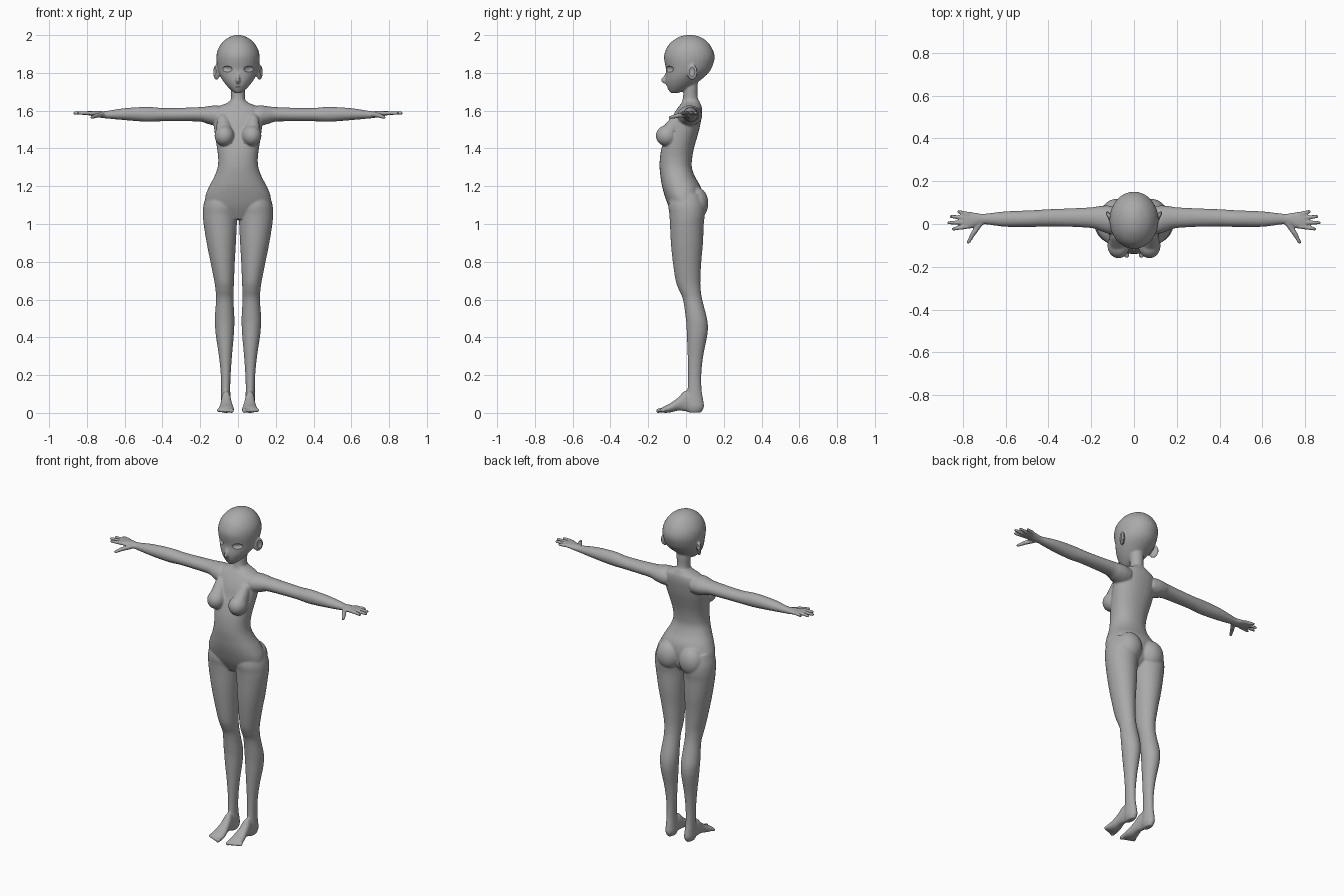
import bpy, bmesh, math
from mathutils import Matrix

if "Cube" in bpy.data.objects:
    bpy.data.objects.remove(bpy.data.objects["Cube"])

skin = bpy.data.materials.new("plain_grey")
skin.diffuse_color = (0.4, 0.4, 0.4, 1)
skin.use_nodes = True
skin.node_tree.nodes["Principled BSDF"].inputs["Base Color"].default_value = skin.diffuse_color
body_bm, cut_bm = bmesh.new(), bmesh.new()


def spline(rings, steps=4):
    """Smooth the table of sections between its rows."""
    out = []
    for i in range(len(rings) - 1):
        a, b, c, d = (rings[min(max(i + k, 0), len(rings) - 1)] for k in (-1, 0, 1, 2))
        for s in range(steps):
            t = s / steps
            out.append([0.5 * (2 * q + (r - p) * t + (2 * p - 5 * q + 4 * r - w) * t * t
                               + (3 * q - p - 3 * r + w) * t ** 3)
                        for p, q, r, w in zip(a, b, c, d)])
    return out + [list(rings[-1])]


def loft(rings, axis, side=1, n=32, power=2.0):
    """Rows: position on the axis, then low/high limits of the two other axes."""
    loops = []
    for pos, a0, a1, b0, b1 in spline(rings):
        loop = []
        for k in range(n):
            t = 2 * math.pi * k / n
            c, s = math.cos(t), math.sin(t)
            c, s = (math.copysign(abs(v) ** (2 / power), v) for v in (c, s))
            a = (a0 + a1) / 2 + (a1 - a0) / 2 * c
            b = (b0 + b1) / 2 + (b1 - b0) / 2 * s
            x, y, z = {'x': (pos, a, b), 'y': (a, pos, b), 'z': (a, b, pos)}[axis]
            loop.append(body_bm.verts.new((side * x, y, z)))
        loops.append(loop)
    faces = [body_bm.faces.new(loops[0]), body_bm.faces.new(loops[-1])]
    for p, q in zip(loops, loops[1:]):
        for k in range(n):
            j = (k + 1) % n
            faces.append(body_bm.faces.new((p[k], p[j], q[j], q[k])))
    bmesh.ops.recalc_face_normals(body_bm, faces=faces)


def ball(bm, centre, radii, side=1, turn=0.0):
    x, y, z = centre
    m = (Matrix.Translation((side * x, y, z)) @ Matrix.Rotation(side * turn, 4, 'Z')
         @ Matrix.Diagonal((*radii, 1)))
    bmesh.ops.create_uvsphere(bm, u_segments=32, v_segments=20, radius=1, matrix=m)


def capsule(p, q, r1, r2, side=1):
    """Convex skin around two balls."""
    balls, hull = bmesh.new(), bmesh.new()
    for (x, y, z), r in ((p, r1), (q, r2)):
        bmesh.ops.create_icosphere(balls, subdivisions=2, radius=r,
                                   matrix=Matrix.Translation((side * x, y, z)))
    for v in balls.verts:
        hull.verts.new(v.co)
    bmesh.ops.convex_hull(hull, input=hull.verts[:])
    loose = [v for v in hull.verts if not v.link_faces]
    bmesh.ops.delete(hull, geom=loose, context='VERTS')
    bmesh.ops.recalc_face_normals(hull, faces=hull.faces[:])
    mesh = bpy.data.meshes.new("capsule")
    hull.to_mesh(mesh)
    body_bm.from_mesh(mesh)
    bpy.data.meshes.remove(mesh)
    balls.free()
    hull.free()


def sym(rows):
    """Rows of z, half width, front, back."""
    return [(z, -w, w, f, b) for z, w, f, b in rows]


# torso, from pelvis to the slope of the shoulders
loft(sym([(1.025, .05, -.055, .04), (1.06, .13, -.075, .07), (1.10, .172, -.095, .08),
          (1.15, .172, -.113, .085), (1.20, .152, -.127, .076), (1.25, .126, -.135, .048),
          (1.30, .108, -.14, .031), (1.35, .105, -.138, .033), (1.40, .111, -.13, .042),
          (1.45, .119, -.115, .056), (1.50, .126, -.096, .07), (1.55, .13, -.08, .08),
          (1.59, .125, -.06, .085), (1.62, .105, -.04, .083), (1.64, .06, -.024, .075),
          (1.655, .04, -.018, .068)]), 'z', power=2.2)
# neck
loft(sym([(1.58, .05, -.035, .075), (1.645, .039, -.021, .067), (1.68, .037, -.015, .061),
          (1.73, .04, -.015, .062), (1.80, .04, -.01, .06)]), 'z')
# head
loft(sym([(1.693, .014, -.08, -.045), (1.705, .032, -.09, -.01), (1.73, .058, -.102, .035),
          (1.76, .081, -.108, .075), (1.79, .098, -.107, .11), (1.82, .108, -.106, .133),
          (1.86, .114, -.114, .148), (1.89, .114, -.116, .151), (1.92, .108, -.108, .143),
          (1.95, .092, -.091, .126), (1.975, .069, -.063, .101), (1.993, .038, -.03, .068),
          (2.001, .01, .005, .03)]), 'z')
# nose
ball(body_bm, (0, -.108, 1.762), (.011, .025, .02))
capsule((0, -.1, 1.80), (0, -.12, 1.76), .007, .01)
# mouth crease
ball(cut_bm, (0, -.104, 1.727), (.02, .007, .002))

for side in (1, -1):
    # leg
    loft([(1.16, .03, .165, -.08, .08), (1.10, .0, .183, -.093, .10),
          (1.05, .003, .186, -.088, .10), (1.0, .006, .182, -.085, .094),
          (.9, .011, .166, -.08, .09), (.8, .017, .146, -.07, .081),
          (.7, .021, .126, -.055, .076), (.65, .023, .119, -.037, .078),
          (.6, .024, .116, -.016, .086), (.5, .019, .123, -.001, .111),
          (.45, .02, .121, .003, .116), (.4, .023, .116, .005, .111),
          (.3, .032, .101, .009, .091), (.2, .039, .091, .011, .081),
          (.12, .041, .089, .008, .083), (.07, .038, .09, .0, .091),
          (.03, .036, .09, .0, .095), (.002, .045, .08, .012, .08)], 'z', side)
    # foot
    loft([(.06, .042, .085, .006, .08), (.0, .038, .088, .008, .118),
          (-.04, .032, .092, .012, .083), (-.08, .024, .1, .003, .053),
          (-.11, .02, .106, .0, .038), (-.13, .026, .1, .004, .026)], 'y', side)
    # toes
    for i in range(5):
        r = .0125 if i == 0 else .0095
        x = .033 if i == 0 else .037 + .0162 * i
        capsule((x, -.115, .016), (x + .001, -.147 + .006 * i, .0115), r, r, side)
    # buttock
    ball(body_bm, (.077, .055, 1.11), (.074, .063, .085), side)
    # breast
    ball(body_bm, (.072, -.102, 1.467), (.052, .058, .055), side)
    capsule((.072, -.1, 1.468), (.08, -.05, 1.55), .05, .032, side)
    # arm and palm
    loft([(.08, -.045, .08, 1.52, 1.622), (.12, -.045, .086, 1.52, 1.628),
          (.16, -.031, .084, 1.53, 1.623), (.2, -.019, .078, 1.542, 1.619),
          (.3, -.013, .073, 1.544, 1.615), (.4, -.011, .069, 1.544, 1.614),
          (.48, -.014, .064, 1.541, 1.62), (.6, -.013, .059, 1.55, 1.613),
          (.7, -.001, .048, 1.559, 1.598), (.73, -.006, .051, 1.563, 1.598),
          (.76, -.02, .056, 1.57, 1.598), (.79, -.022, .057, 1.575, 1.598),
          (.805, -.015, .05, 1.579, 1.595)], 'x', side)
    # fingers
    for (x0, y0), (x1, y1) in (((.78, -.012), (.845, -.023)), ((.785, .008), (.866, .006)),
                               ((.785, .028), (.855, .035)), ((.775, .046), (.82, .058))):
        capsule((x0, y0, 1.587), (x1, y1, 1.587), .0115, .0085, side)
    # thumb
    capsule((.715, .008, 1.58), (.752, -.045, 1.573), .014, .0125, side)
    capsule((.752, -.045, 1.573), (.774, -.085, 1.564), .0125, .0085, side)
    # ear with its hollow
    ball(body_bm, (.114, .033, 1.803), (.011, .031, .042), side, -.5)
    ball(cut_bm, (.126, .032, 1.807), (.007, .017, .026), side, -.5)
    # eye socket
    ball(cut_bm, (.057, -.089, 1.82), (.034, .012, .016), side, .65)


def make_object(name, bm):
    mesh = bpy.data.meshes.new(name)
    bm.to_mesh(mesh)
    bm.free()
    ob = bpy.data.objects.new(name, mesh)
    bpy.context.collection.objects.link(ob)
    return ob


def bake(ob):
    mesh = bpy.data.meshes.new_from_object(ob.evaluated_get(bpy.context.evaluated_depsgraph_get()))
    ob.modifiers.clear()
    ob.data = mesh


# fuse the parts into one soft skin
body = make_object("body", body_bm)
fuse = body.modifiers.new("fuse", 'REMESH')
fuse.mode, fuse.voxel_size = 'VOXEL', .005
soften = body.modifiers.new("soften", 'SMOOTH')
soften.factor, soften.iterations = .5, 6
bake(body)

# carve the eyes, ears and mouth
cutter = make_object("face_cutter", cut_bm)
cutter.hide_render = True
carve = body.modifiers.new("carve", 'BOOLEAN')
carve.operation, carve.object = 'DIFFERENCE', cutter
bake(body)
cutter.hide_set(True)

body.data.materials.clear()
body.data.materials.append(skin)
body.data.polygons.foreach_set("material_index", [0] * len(body.data.polygons))
bpy.context.view_layer.objects.active = body
body.select_set(True)
bpy.ops.object.shade_smooth_by_angle(angle=math.radians(35))
